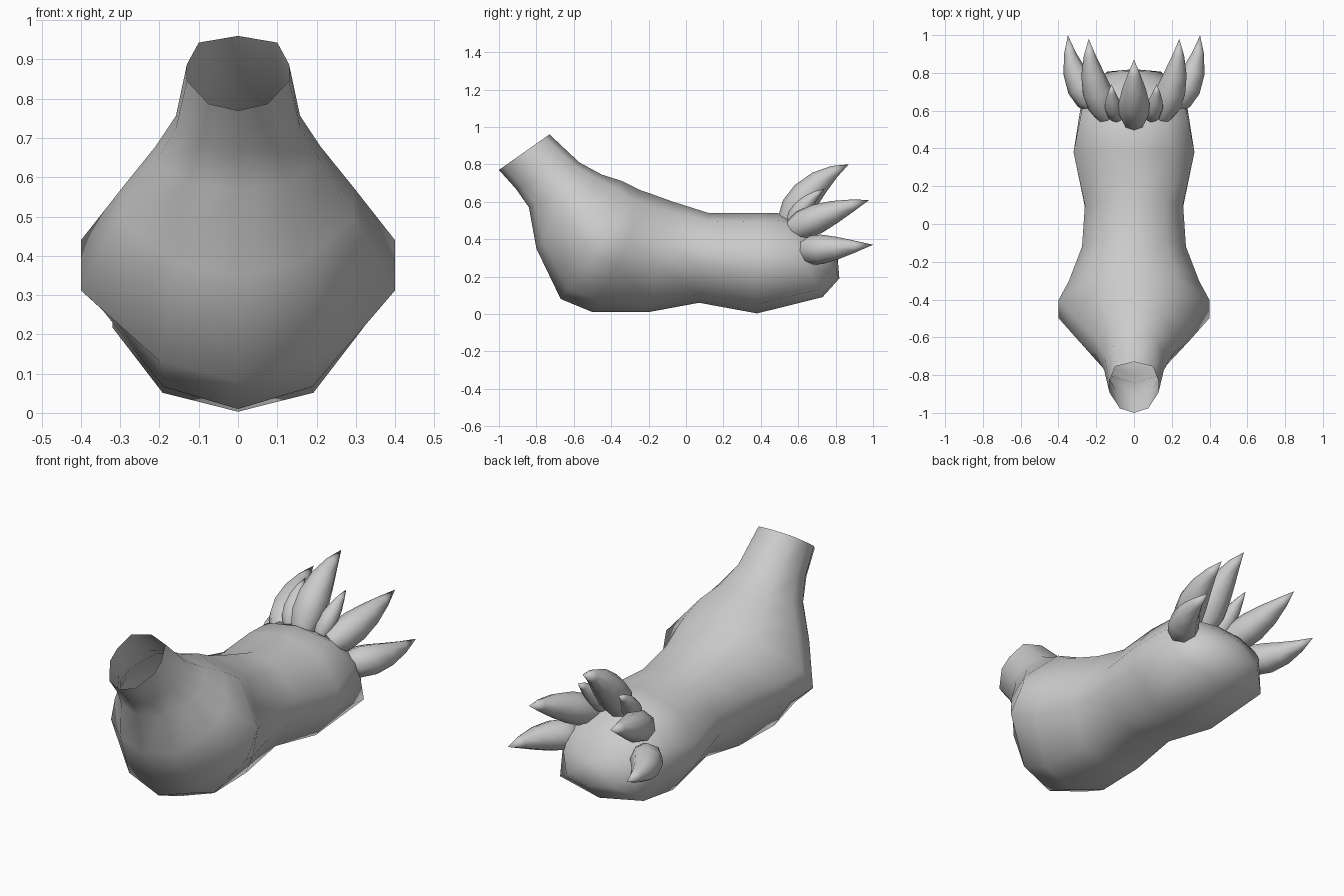
import bpy, bmesh, math
from mathutils import Vector

if "Cube" in bpy.data.objects:
    bpy.data.objects.remove(bpy.data.objects["Cube"])


def loft(name, rings, cap_start=None, cap_end=None, angle=50):
    """Skin a list of closed rings; cap points close an end with a fan."""
    bm = bmesh.new()
    loops = [[bm.verts.new(p) for p in r] for r in rings]
    n = len(loops[0])
    for a, b in zip(loops, loops[1:]):
        for i in range(n):
            j = (i + 1) % n
            bm.faces.new((a[i], a[j], b[j], b[i]))
    for cap, loop in ((cap_start, loops[0]), (cap_end, loops[-1])):
        if cap is not None:
            c = bm.verts.new(cap)
            for i in range(n):
                bm.faces.new((loop[i], loop[(i + 1) % n], c))
    bmesh.ops.recalc_face_normals(bm, faces=bm.faces)
    me = bpy.data.meshes.new(name)
    bm.to_mesh(me)
    bm.free()
    ob = bpy.data.objects.new(name, me)
    bpy.context.collection.objects.link(ob)
    bpy.ops.object.select_all(action='DESELECT')
    ob.select_set(True)
    bpy.context.view_layer.objects.active = ob
    bpy.ops.object.shade_smooth_by_angle(angle=math.radians(angle))
    return ob


# Torso: top y, top z, bottom y, bottom z, half width, upper and lower width factors
stations = [
    (-.73, .96, -1.0, .77, .13, .77, .58),
    (-.57, .81, -.91, .67, .158, .7, .6),
    (-.45, .745, -.84, .57, .21, .65, .6),
    (-.34, .71, -.80, .35, .295, .62, .55),
    (-.24, .66, -.67, .08, .40, .52, .50),
    (-.18, .64, -.50, .01, .345, .58, .55),
    (-.07, .60, -.20, .01, .275, .62, .65),
    (.12, .54, .07, .06, .26, .65, .65),
    (.38, .54, .38, .003, .32, .62, .6),
    (.49, .54, .73, .09, .28, .65, .88),
    (.67, .45, .82, .19, .19, .65, .75),
]


def torso_ring(ty, tz, by, bz, w, up, low):
    half = [(0, 0), (up, .09), (1, .38), (1, .60), (low, .91), (0, 1)]
    section = half + [(-x, f) for x, f in half[-2:0:-1]]
    return [Vector((w * x, ty + (by - ty) * f, tz + (bz - tz) * f)) for x, f in section]


# The neck end stays open
loft("torso", [torso_ring(*s) for s in stations], cap_end=(0, .81, .31), angle=60)


def feather(name, base, bend, tip, radius, sides=8):
    """Tapered, curved plume along a quadratic curve."""
    p0, p1, p2 = Vector(base), Vector(bend), Vector(tip)
    rings = []
    for t, r in ((0, .75), (.15, 1), (.35, .98), (.58, .75), (.8, .4)):
        c = p0 * (1 - t) ** 2 + p1 * 2 * t * (1 - t) + p2 * t * t
        d = ((p1 - p0) * (1 - t) + (p2 - p1) * t).normalized()
        u = d.cross(Vector((1, 0, 0))).normalized()
        v = d.cross(u)
        rings.append([c + (u * math.cos(k) + v * math.sin(k)) * r * radius
                      for k in (2 * math.pi * i / sides for i in range(sides))])
    back = p0 - (p1 - p0).normalized() * radius * .2
    return loft(name, rings, back, p2)


# Tail fan: one central plume and mirrored pairs
feather("tail_feather_centre", (0, .55, .50), (0, .67, .72), (0, .87, .80), .083)
pairs = {
    "tail_feather_upper": ((.14, .575, .45), (.235, .75, .54), (.24, .98, .61), .08),
    "tail_feather_lower": ((.20, .64, .34), (.335, .74, .345), (.35, 1.0, .37), .08),
    "tail_feather_small": ((.09, .57, .49), (.12, .63, .60), (.12, .74, .67), .048),
}
for name, (base, bend, tip, r) in pairs.items():
    for side, s in (("right", 1), ("left", -1)):
        pts = [(s * p[0], p[1], p[2]) for p in (base, bend, tip)]
        feather(name + "_" + side, *pts, r)
